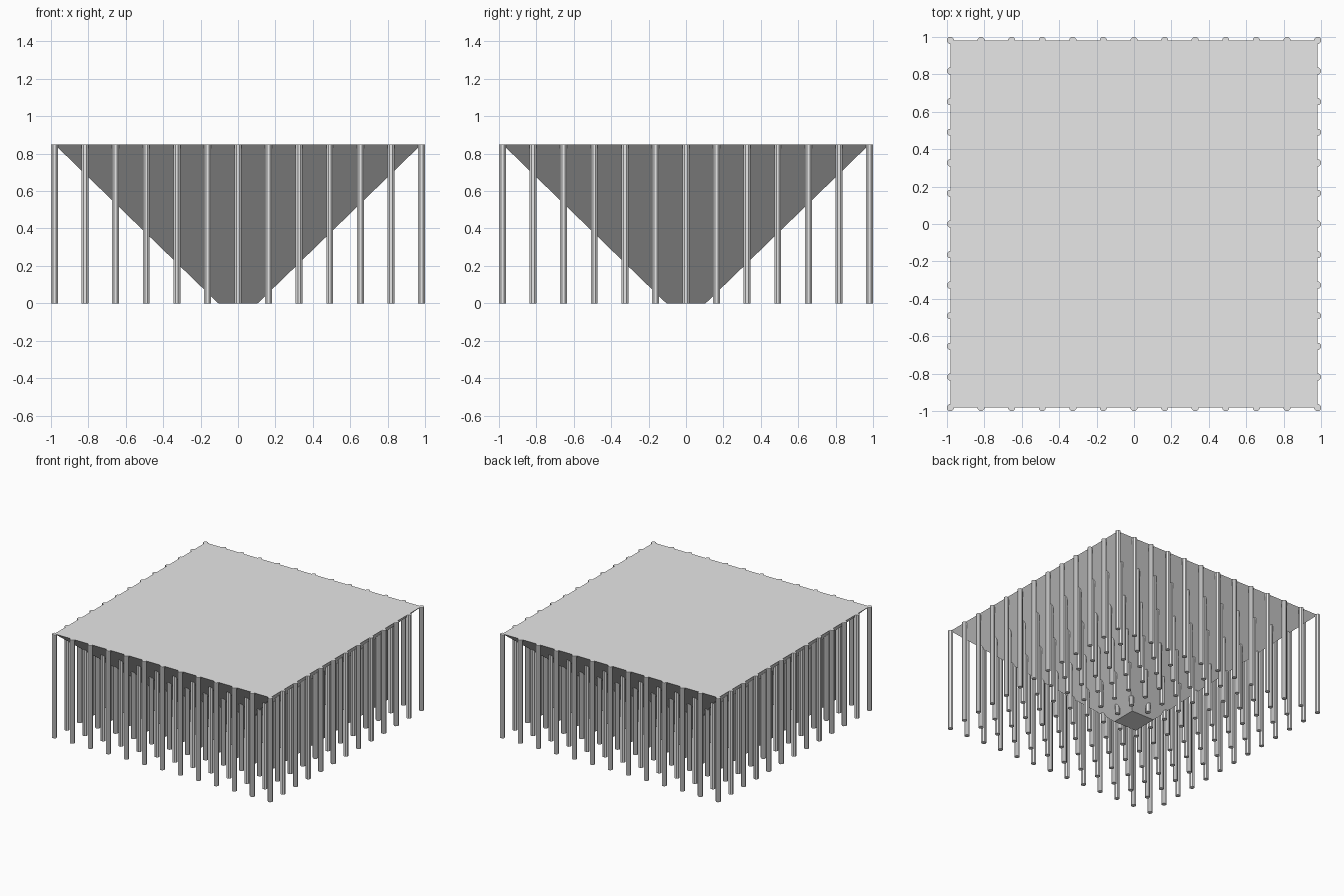
import bpy
import bmesh
from math import pi
from mathutils import Matrix

HEIGHT = 0.85
EDGE = 0.981        # half width of the deck and of the column grid
BASE = 0.105        # half width of the small foot
COUNT = 13          # columns along each side
RADIUS = 0.02

cube = bpy.data.objects.get("Cube")
if cube:
    bpy.data.objects.remove(cube, do_unlink=True)

grey = bpy.data.materials.new("light_grey")
grey.use_nodes = True
grey.diffuse_color = (0.8, 0.8, 0.8, 1)
grey.node_tree.nodes["Principled BSDF"].inputs["Base Color"].default_value = grey.diffuse_color


def add_object(name, bm):
    mesh = bpy.data.meshes.new(name)
    bm.to_mesh(mesh)
    bm.free()
    mesh.materials.append(grey)
    obj = bpy.data.objects.new(name, mesh)
    bpy.context.collection.objects.link(obj)
    return obj


# Inverted, truncated pyramid: wide flat deck narrowing to a small foot
bm = bmesh.new()
bmesh.ops.create_cube(bm, size=2)
for v in bm.verts:
    top = v.co.z > 0
    half = EDGE if top else BASE
    v.co.x *= half
    v.co.y *= half
    v.co.z = HEIGHT if top else 0
add_object("inverted_pyramid", bm)

# Square grid of octagonal columns; inner ones stop just inside the deck
bm = bmesh.new()
step = 2 * EDGE / (COUNT - 1)
last = COUNT - 1
for i in range(COUNT):
    for j in range(COUNT):
        if i == j == last // 2:
            continue  # the foot stands here
        on_border = i in (0, last) or j in (0, last)
        h = HEIGHT if on_border else HEIGHT - 0.01
        place = Matrix.Translation((i * step - EDGE, j * step - EDGE, h / 2))
        bmesh.ops.create_cone(bm, cap_ends=True, segments=8, radius1=RADIUS,
                              radius2=RADIUS, depth=h,
                              matrix=place @ Matrix.Rotation(pi / 8, 4, "Z"))
add_object("columns", bm)
